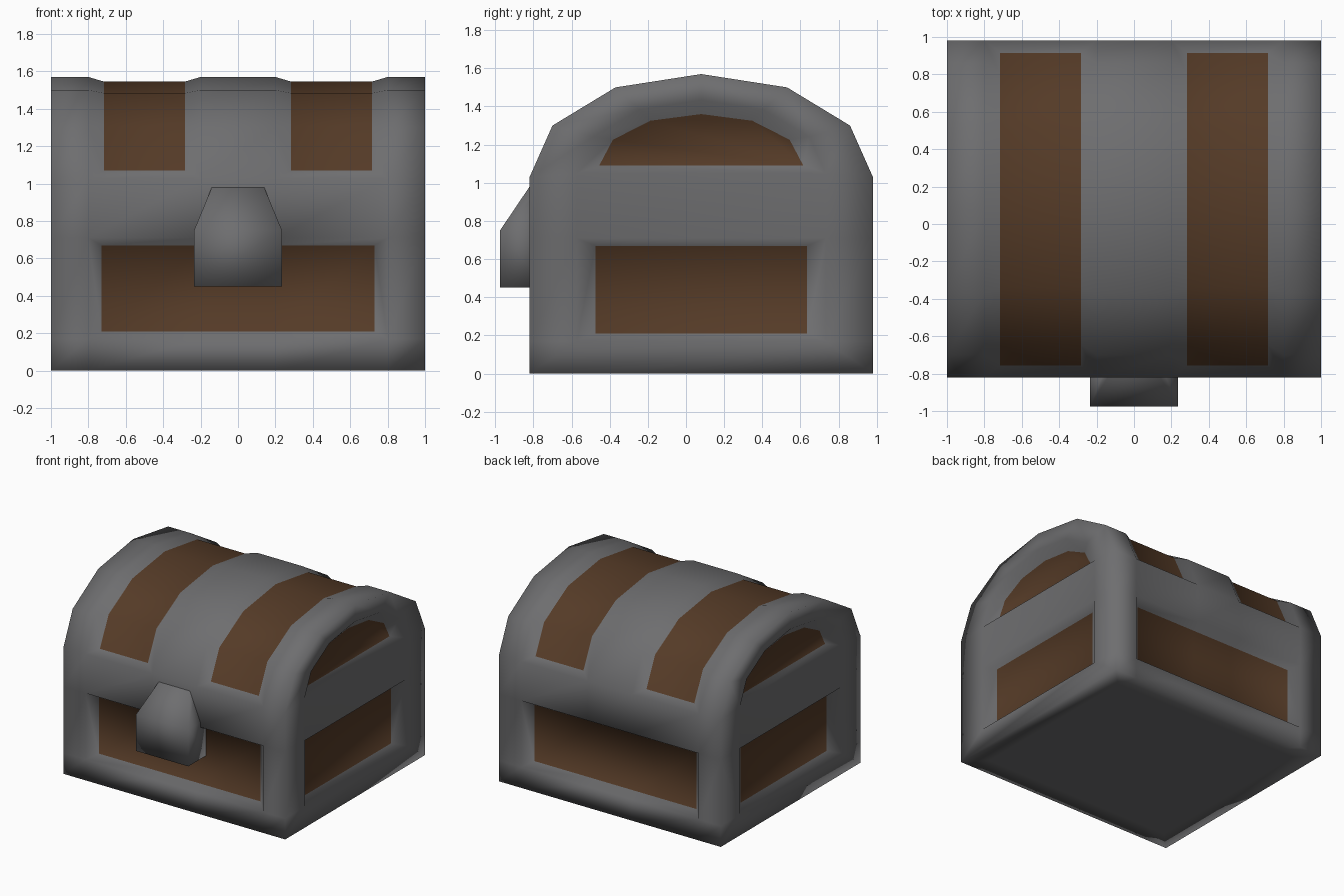
import bpy, bmesh
from mathutils import Vector

if "Cube" in bpy.data.objects:
    bpy.data.objects.remove(bpy.data.objects["Cube"])


def material(name, rgb):
    m = bpy.data.materials.new(name)
    m.diffuse_color = (*rgb, 1)
    m.use_nodes = True
    m.node_tree.nodes["Principled BSDF"].inputs["Base Color"].default_value = m.diffuse_color
    return m


metal = material("grey metal", (0.155, 0.155, 0.16))
wood = material("brown wood", (0.09, 0.043, 0.02))

CY = 0.08                                    # middle of the chest body in y
ARCH = [(-0.9, 1.03), (-0.78, 1.30), (-0.45, 1.50), (0, 1.57),
        (0.45, 1.50), (0.78, 1.30), (0.9, 1.03)]
SIDE = [0, 0.17, 0.71]                       # heights of the body loops
PROFILE = ([(-0.9, z) for z in SIDE] + ARCH + [(0.9, z) for z in reversed(SIDE)])
PROFILE = [(y + CY, z) for y, z in PROFILE]
XS = [-1, -0.8, -0.2, 0.2, 0.8, 1]

polys = []                                   # (corner list, material index)


def face(*pts, mat=0):
    polys.append(([Vector(p) for p in pts], mat))


def panel(patch, move):
    """Sunken wooden panel: moved copy of the patch plus sloping rim."""
    edges = [(tuple(a), tuple(b)) for p in patch for a, b in zip(p, p[1:] + p[:1])]
    for p in patch:
        face(*[move(*c) for c in p], mat=1)
    for a, b in edges:
        if (b, a) not in edges:
            face(a, b, move(*b), move(*a))


def finish(name, polygons, mats):
    bm = bmesh.new()
    for pts, mat in polygons:
        bm.faces.new([bm.verts.new(p) for p in pts]).material_index = mat
    bmesh.ops.remove_doubles(bm, verts=bm.verts, dist=0.0005)
    bmesh.ops.recalc_face_normals(bm, faces=bm.faces)
    for f in bm.faces:
        f.smooth = True
    me = bpy.data.meshes.new(name)
    bm.to_mesh(me)
    bm.free()
    for m in mats:
        me.materials.append(m)
    ob = bpy.data.objects.new(name, me)
    bpy.context.collection.objects.link(ob)
    return ob


# Outer skin: front, lid and back, keeping the panel areas aside
front, back, strips = [], [], {-0.5: [], 0.5: []}
last = len(PROFILE) - 2
for k in range(len(PROFILE) - 1):
    (y0, z0), (y1, z1) = PROFILE[k], PROFILE[k + 1]
    for i in range(5):
        a, b = XS[i], XS[i + 1]
        quad = [(a, y0, z0), (b, y0, z0), (b, y1, z1), (a, y1, z1)]
        if k == 1 and 0 < i < 4:
            front.append(quad)
        elif k == last - 1 and 0 < i < 4:
            back.append(quad)
        elif 3 <= k <= last - 3 and i in (1, 3):
            strips[-0.5 if i == 1 else 0.5].append(quad)
        else:
            face(*quad)

# Front and back panels
for patch, d in ((front, 0.07), (back, -0.07)):
    panel(patch, lambda x, y, z, d=d: (x * 0.73 / 0.8, y + d, 0.44 + (z - 0.44) * 0.85))

# Lid strips
for c, patch in strips.items():
    panel(patch, lambda x, y, z, c=c: (c + (x - c) * 0.72, CY + (y - CY) * 0.928,
                                       1.07 + (z - 1.03) * 0.88))

# Bottom, with an inner loop that keeps it flat
ring = lambda x, y: (x * 0.85, CY + (y - CY) * 0.83, 0)
for i in range(5):
    a, b = XS[i], XS[i + 1]
    face(ring(a, -0.82), ring(b, -0.82), ring(b, 0.98), ring(a, 0.98))
    for y in (-0.82, 0.98):
        face((a, y, 0), (b, y, 0), ring(b, y), ring(a, y))
for x in (-1, 1):
    face((x, -0.82, 0), (x, 0.98, 0), ring(x, 0.98), ring(x, -0.82))

# Ends: frame, lower panel and arched panel
for x in (-1, 1):
    def inner(p):
        y, z = p
        return (x, CY + (y - CY) * 0.725,
                1.05 + (z - 1.03) * 0.71 if z > 1 else max(z, 0.17))
    for p, q in zip(PROFILE, PROFILE[1:]):
        pts = [(x, *p), (x, *q), inner(q), inner(p)]
        face(*(pts[:3] if inner(p) == inner(q) else pts))
    face((x, *PROFILE[0]), (x, *PROFILE[-1]), inner(PROFILE[-1]), inner(PROFILE[0]))
    loop = [inner(p) for p in PROFILE]
    lid = loop[3:-3]
    lower = [loop[1], loop[2], loop[-3], loop[-2]]
    face(loop[2], lid[0], lid[-1], loop[-3])
    sink = x * 0.065
    panel([lower], lambda a, y, z: (a - sink, CY + (y - CY) * 0.85, 0.44 + (z - 0.44) * 0.85))
    panel([lid], lambda a, y, z: (a - sink, CY + (y - CY) * 0.82, 1.09 + (z - 1.05) * 0.705))

finish("chest", polys, [metal, wood])

# Latch: block with a sloping, tapered top
sections = [(-0.74, 0.45, 0.235), (-0.975, 0.45, 0.235), (-0.975, 0.75, 0.235),
            (-0.82, 0.98, 0.14), (-0.74, 0.98, 0.14), (-0.74, 0.75, 0.235)]
latch = []
for (y0, z0, w0), (y1, z1, w1) in zip(sections, sections[1:] + sections[:1]):
    latch.append(([(-w0, y0, z0), (w0, y0, z0), (w1, y1, z1), (-w1, y1, z1)], 0))
for s in (-1, 1):
    pts = [(s * w, y, z) for y, z, w in sections]
    latch.append(([pts[0], pts[1], pts[2], pts[5]], 0))
    latch.append(([pts[2], pts[3], pts[4], pts[5]], 0))
finish("latch", latch, [metal])
